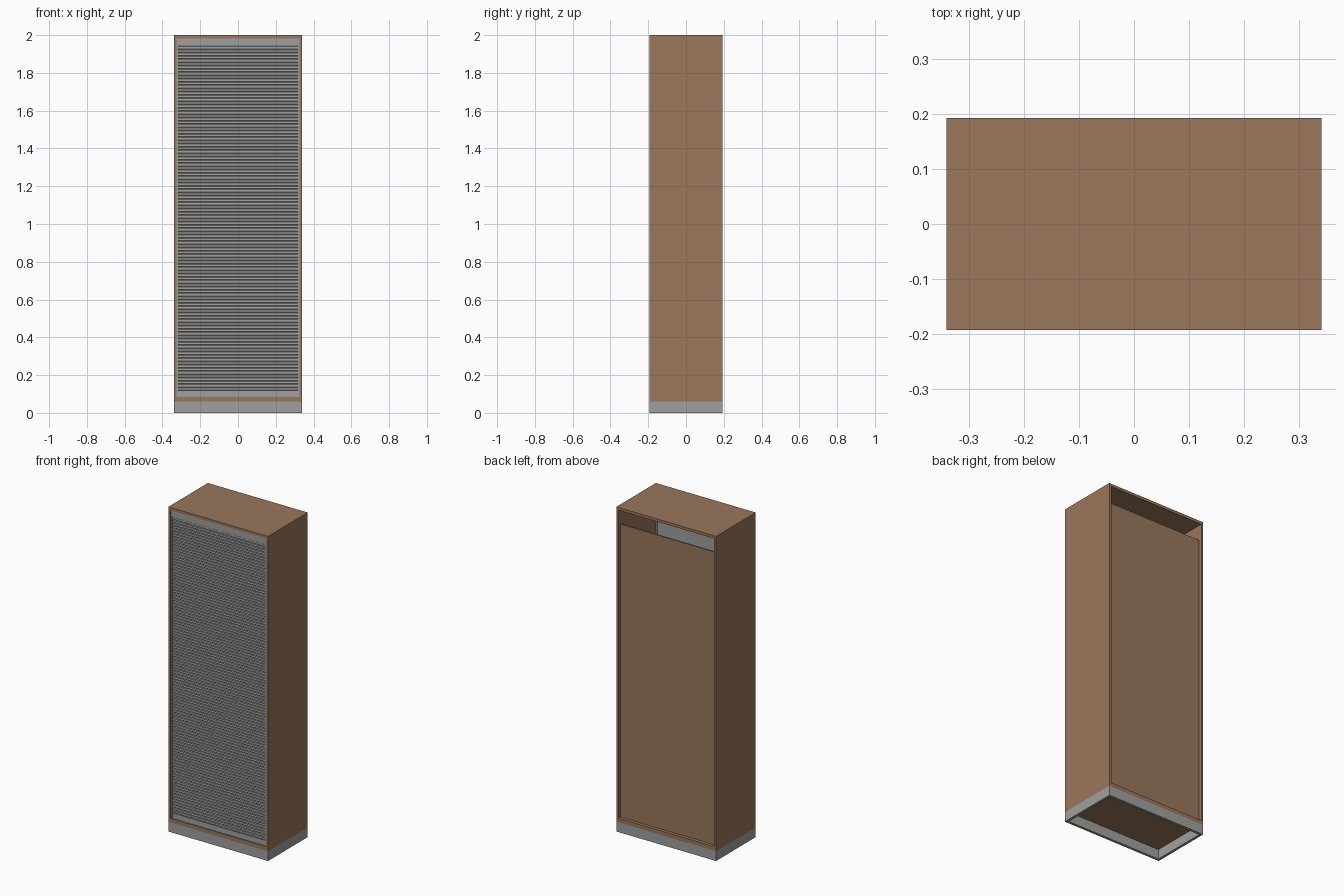
import bpy, bmesh

if "Cube" in bpy.data.objects:
    bpy.data.objects.remove(bpy.data.objects["Cube"])

W, D, H = 0.34, 0.1925, 2.0     # half width, half depth, height
T = 0.014                       # panel thickness
Z0, Z1 = 0.06, 0.085            # plinth top, floor panel top


def material(name, rgb):
    m = bpy.data.materials.new(name)
    m.diffuse_color = (*rgb, 1)
    m.use_nodes = True
    m.node_tree.nodes["Principled BSDF"].inputs["Base Color"].default_value = m.diffuse_color
    return m


wood = material("brown wood", (0.32, 0.185, 0.105))
grey = material("light grey", (0.35, 0.35, 0.345))


def finish(name, bm, mat):
    bmesh.ops.recalc_face_normals(bm, faces=bm.faces[:])
    me = bpy.data.meshes.new(name)
    bm.to_mesh(me)
    bm.free()
    me.materials.append(mat)
    ob = bpy.data.objects.new(name, me)
    bpy.context.collection.objects.link(ob)
    return ob


def box(name, x, y, z, mat):
    bm = bmesh.new()
    bmesh.ops.create_cube(bm, size=1)
    for v in bm.verts:
        for i, (a, b) in enumerate((x, y, z)):
            v.co[i] = a if v.co[i] < 0 else b
    return finish(name, bm, mat)


def bar_along_x(bm, profile, x0, x1):
    """Solid bar with a (y, z) cross-section."""
    a = [bm.verts.new((x0, y, z)) for y, z in profile]
    b = [bm.verts.new((x1, y, z)) for y, z in profile]
    n = len(profile)
    for i in range(n):
        j = (i + 1) % n
        bm.faces.new((a[i], a[j], b[j], b[i]))
    bm.faces.new(a)
    bm.faces.new(b[::-1])


# Cabinet carcass
box("top_panel", (-W, W), (-D, D), (H - 0.017, H), wood)
box("floor_panel", (-W + T, W - T), (-D, D), (Z0, Z1), wood)
for side, s in (("left", -1), ("right", 1)):
    xs = sorted((s * W, s * (W - T)))
    box(side + "_side_panel", xs, (-D, D), (Z0, H - 0.017), wood)
box("back_panel", (-W + T, W - T), (D - 0.028, D - 0.02), (Z1, 1.89), wood)

# Hollow plinth frame
P = 0.016
for end, s in (("front", -1), ("back", 1)):
    box(end + "_plinth", (-W, W), sorted((s * D, s * (D - P))), (0, Z0), grey)
for side, s in (("left", -1), ("right", 1)):
    box(side + "_plinth", sorted((s * W, s * (W - P))), (-D + P, D - P), (0, Z0), grey)

# Shutter surround: header and side guide rails
R = W - T
box("shutter_header", (-R, R), (-D + 0.004, -D + 0.022), (1.942, H - 0.017), grey)
for side, s in (("left", -1), ("right", 1)):
    box(side + "_guide_rail", sorted((s * R, s * (R - 0.009))),
        (-D + 0.004, -D + 0.022), (Z1, 1.942), grey)

# Roller shutter: closing bar and interlocking chamfered slats
X = R - 0.009
box("closing_bar", (-X, X), (-D + 0.006, -D + 0.02), (Z1, 0.118), grey)
COUNT, BOTTOM, TOP = 106, 0.118, 1.942
pitch = (TOP - BOTTOM) / COUNT
yf, yb, c = -D + 0.008, -D + 0.016, 0.003
bm = bmesh.new()
for i in range(COUNT):
    z, zt = BOTTOM + i * pitch, BOTTOM + (i + 1) * pitch
    bar_along_x(bm, [(yf + c, z), (yf, z + c), (yf, zt - c),
                     (yf + c, zt), (yb, zt), (yb, z)], -X, X)
finish("shutter_slats", bm, grey)
